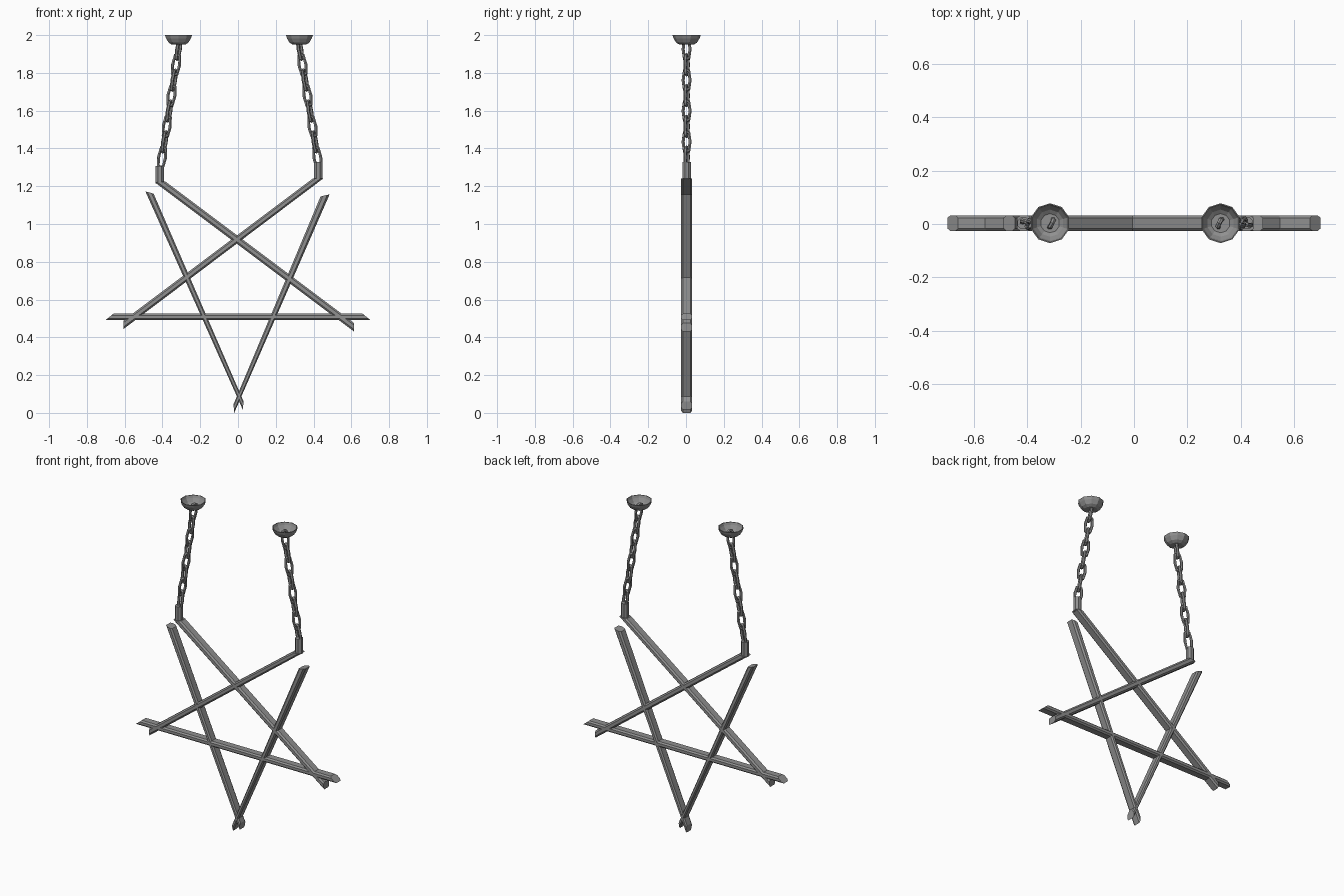
import bpy, bmesh, math
from math import copysign
from mathutils import Vector, Matrix

cube = bpy.data.objects.get("Cube")
if cube:
    bpy.data.objects.remove(cube, do_unlink=True)

metal = bpy.data.materials.new("grey metal")
metal.use_nodes = True
GREY = (0.28, 0.28, 0.28, 1)
metal.diffuse_color = GREY
metal.node_tree.nodes["Principled BSDF"].inputs["Base Color"].default_value = GREY

Y_MID = 0.003


def finish(bm, name):
    bmesh.ops.recalc_face_normals(bm, faces=bm.faces)
    mesh = bpy.data.meshes.new(name)
    bm.to_mesh(mesh)
    bm.free()
    mesh.materials.append(metal)
    obj = bpy.data.objects.new(name, mesh)
    bpy.context.collection.objects.link(obj)
    return obj


def loft(bm, rings, caps):
    """Join matching rings of points, with optional (start, end) caps."""
    loops = [[bm.verts.new(p) for p in ring] for ring in rings]
    n = len(loops[0])
    for a, b in zip(loops, loops[1:]):
        for i in range(n):
            j = (i + 1) % n
            bm.faces.new((a[i], a[j], b[j], b[i]))
    for loop, cap in zip((loops[0], loops[-1]), caps):
        if cap:
            bm.faces.new(loop)


# Chamfered section: fraction across the bar, depth in y
SECTION = [(0, -.02), (.25, -.029), (.75, -.029), (1, -.02),
           (1, .02), (.75, .029), (.25, .029), (0, .02)]


def bar(name, start, end):
    """Bar with a slanted cut at each end; each cut is a pair of (x, z) corners."""
    rings = []
    for a, b in (start, end):
        a, b = Vector(a), Vector(b)
        rings.append([(*a.lerp(b, t)[:1], Y_MID + y, a.lerp(b, t)[1]) for t, y in SECTION])
    bm = bmesh.new()
    loft(bm, rings, (True, True))
    return finish(bm, name)


# Star of five bars
bar("falling_bar", ((-.44, 1.22), (-.385, 1.225)), ((.615, .43), (.615, .475)))
bar("rising_bar", ((.45, 1.24), (.395, 1.24)), ((-.605, .445), (-.605, .49)))
bar("level_bar", ((-.70, .492), (-.66, .525)), ((.70, .492), (.66, .525)))
bar("right_leg_bar", ((-.49, 1.172), (-.447, 1.161)), ((.025, .018), (.03, .06)))
bar("left_leg_bar", ((.485, 1.157), (.437, 1.146)), ((-.02, .0), (-.024, .045)))


def ring(x, z, radius, sides, turn=0.0):
    return [(x + radius * math.cos(turn + math.tau * i / sides),
             Y_MID + radius * math.sin(turn + math.tau * i / sides), z) for i in range(sides)]


def post(name, x, bottom, top):
    bm = bmesh.new()
    loft(bm, [ring(x, z, .024, 8, math.pi / 8) for z in (bottom, top)], (True, True))
    return finish(bm, name)


def bowl(name, x):
    """Open ceiling cup with a thin wall."""
    bm = bmesh.new()
    profile = [(.038, 1.95), (.055, 1.96), (.069, 1.983), (.075, 2.0),
               (.071, 2.0), (.065, 1.985), (.051, 1.965), (.036, 1.955)]
    loft(bm, [ring(x, z, r, 10, math.pi / 10) for r, z in profile], (True, True))
    return finish(bm, name)


def link(name, centre, axis, turn):
    """Stretched ring standing along the chain axis."""
    bpy.ops.mesh.primitive_torus_add(major_segments=8, minor_segments=6,
                                     major_radius=.02, minor_radius=.009)
    obj = bpy.context.object
    obj.name = obj.data.name = name
    for v in obj.data.vertices:
        if abs(v.co.y) > 1e-4:
            v.co.y += copysign(.034, v.co.y)
    stand = Matrix.Rotation(math.pi / 2, 4, 'X')
    lean = Vector((0, 0, 1)).rotation_difference(axis).to_matrix().to_4x4()
    obj.data.transform(Matrix.Translation(centre) @ lean @ Matrix.Rotation(turn, 4, 'Z') @ stand)
    obj.data.materials.append(metal)


# Two hanging chains, each with a post below and a ceiling cup above
LINKS = 8
for side, cup_x, top_x, low_x, post_x, post_z in (
        ("right", -.315, -.315, -.402, -.415, 1.215),
        ("left", .325, .328, .42, .425, 1.235)):
    post(side + "_post", post_x, post_z, post_z + .093)
    bowl(side + "_ceiling_cup", cup_x)
    top, low = Vector((top_x, Y_MID, 1.925)), Vector((low_x, Y_MID, 1.353))
    for i in range(LINKS):
        link(f"{side}_chain_link_{i + 1}", top.lerp(low, i / (LINKS - 1)), (top - low).normalized(),
             math.radians(65 + 90 * (i % 2)))
